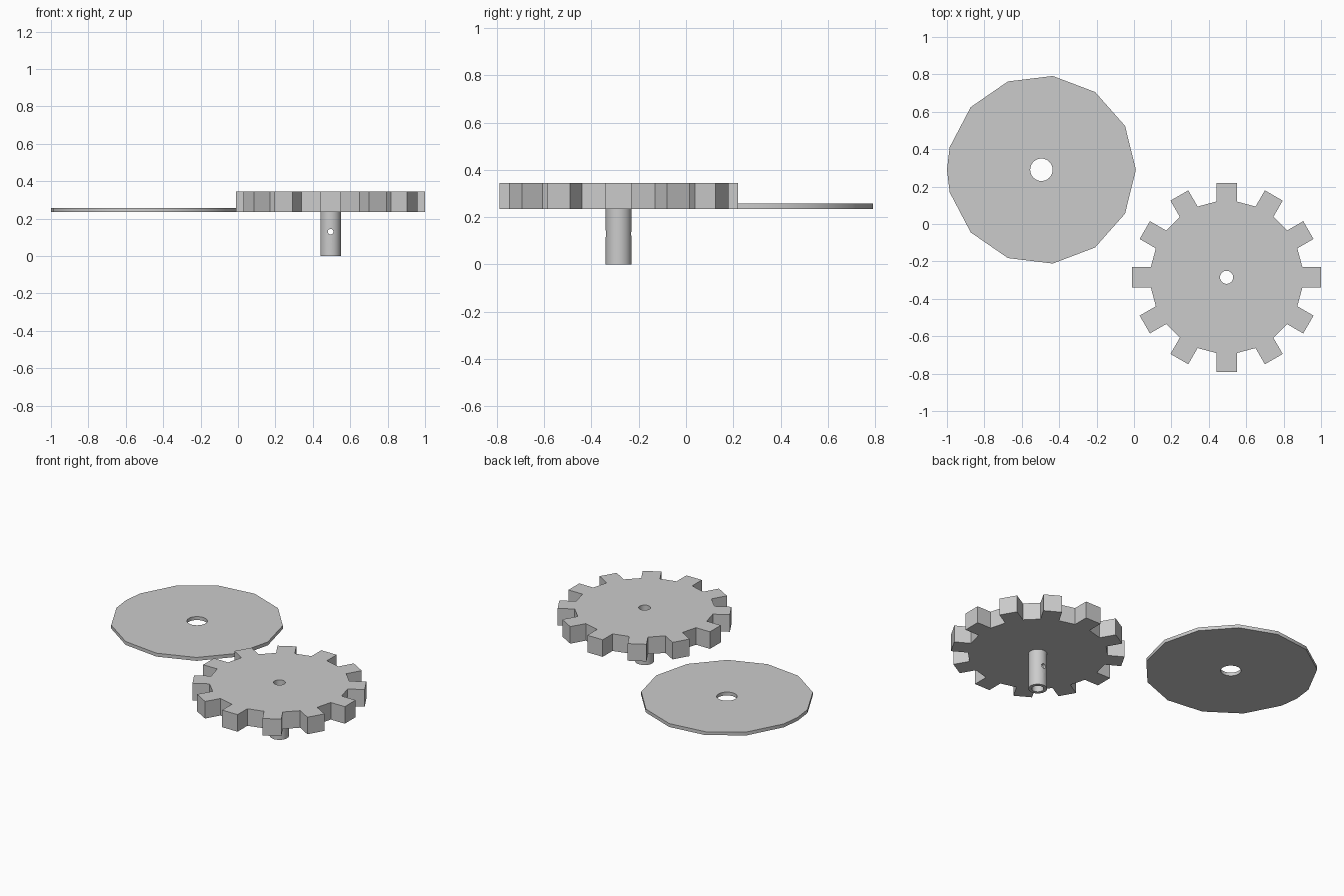
import bpy, bmesh, math
from mathutils import Vector, Matrix

cube = bpy.data.objects.get("Cube")
if cube:
    bpy.data.objects.remove(cube, do_unlink=True)

grey = bpy.data.materials.new("light grey")
grey.use_nodes = True
colour = (0.6, 0.6, 0.6, 1)
grey.diffuse_color = colour
grey.node_tree.nodes["Principled BSDF"].inputs["Base Color"].default_value = colour

GEAR = Vector((0.495, -0.285, 0))
DISC = Vector((-0.495, 0.29, 0))
BASE_Z, GEAR_TOP, DISC_TOP = 0.235, 0.345, 0.257


def polar(radius, angle):
    return (radius * math.cos(angle), radius * math.sin(angle))


def circle(radius, sides):
    return [polar(radius, math.tau * i / sides) for i in range(sides)]


def prism(name, outline, centre, z0, z1):
    """Extrude a flat outline between two heights."""
    bm = bmesh.new()
    face = bm.faces.new([bm.verts.new((x, y, z0)) for x, y in outline])
    top = bmesh.ops.extrude_face_region(bm, geom=[face])["geom"]
    bmesh.ops.translate(bm, vec=(0, 0, z1 - z0),
                        verts=[v for v in top if isinstance(v, bmesh.types.BMVert)])
    bmesh.ops.recalc_face_normals(bm, faces=bm.faces)
    mesh = bpy.data.meshes.new(name)
    bm.to_mesh(mesh)
    bm.free()
    mesh.materials.append(grey)
    obj = bpy.data.objects.new(name, mesh)
    obj.location = centre
    bpy.context.collection.objects.link(obj)
    return obj


def drill(obj, cutter):
    """Cut a hole, then discard the cutter."""
    cutter.hide_render = True
    mod = obj.modifiers.new("hole", "BOOLEAN")
    mod.operation, mod.solver, mod.object = "DIFFERENCE", "EXACT", cutter
    bpy.ops.object.select_all(action="DESELECT")
    bpy.context.view_layer.objects.active = obj
    obj.select_set(True)
    bpy.ops.object.modifier_apply(modifier=mod.name)
    bpy.data.objects.remove(cutter, do_unlink=True)


def smooth(obj):
    bpy.ops.object.select_all(action="DESELECT")
    bpy.context.view_layer.objects.active = obj
    obj.select_set(True)
    bpy.ops.object.shade_smooth_by_angle(angle=math.radians(30))


# Toothed wheel: twelve square teeth on a twelve-sided body
TEETH, HALF, TIP, ROOT = 12, 0.055, 0.505, 0.405
outline = []
for k in range(TEETH):
    turn = Matrix.Rotation(math.tau * k / TEETH, 2)
    for r, side in ((ROOT, -HALF), (TIP, -HALF), (TIP, HALF), (ROOT, HALF)):
        outline.append(tuple(turn @ Vector((r, side))))
gear = prism("gear_wheel", outline, GEAR, BASE_Z, GEAR_TOP)
drill(gear, prism("bore_cutter", circle(0.035, 32), GEAR, -0.1, 0.5))
smooth(gear)

# Hollow shaft with a pin hole running front to back
shaft = prism("shaft", circle(0.055, 32), GEAR, 0, BASE_Z)
drill(shaft, prism("bore_cutter", circle(0.035, 32), GEAR, -0.1, 0.5))
pin = prism("pin_cutter", circle(0.015, 16), GEAR + Vector((0, 0, 0.13)), -0.2, 0.2)
pin.rotation_euler.x = math.pi / 2
drill(shaft, pin)
smooth(shaft)

# Plain disc: thirteen sides with one extra corner on the far side
corners = circle(TIP, 13)
corners.insert(7, polar(TIP, math.pi))
disc = prism("disc", corners, DISC, BASE_Z, DISC_TOP)
drill(disc, prism("disc_hole_cutter", circle(0.06, 32), DISC, 0, 0.5))
smooth(disc)
